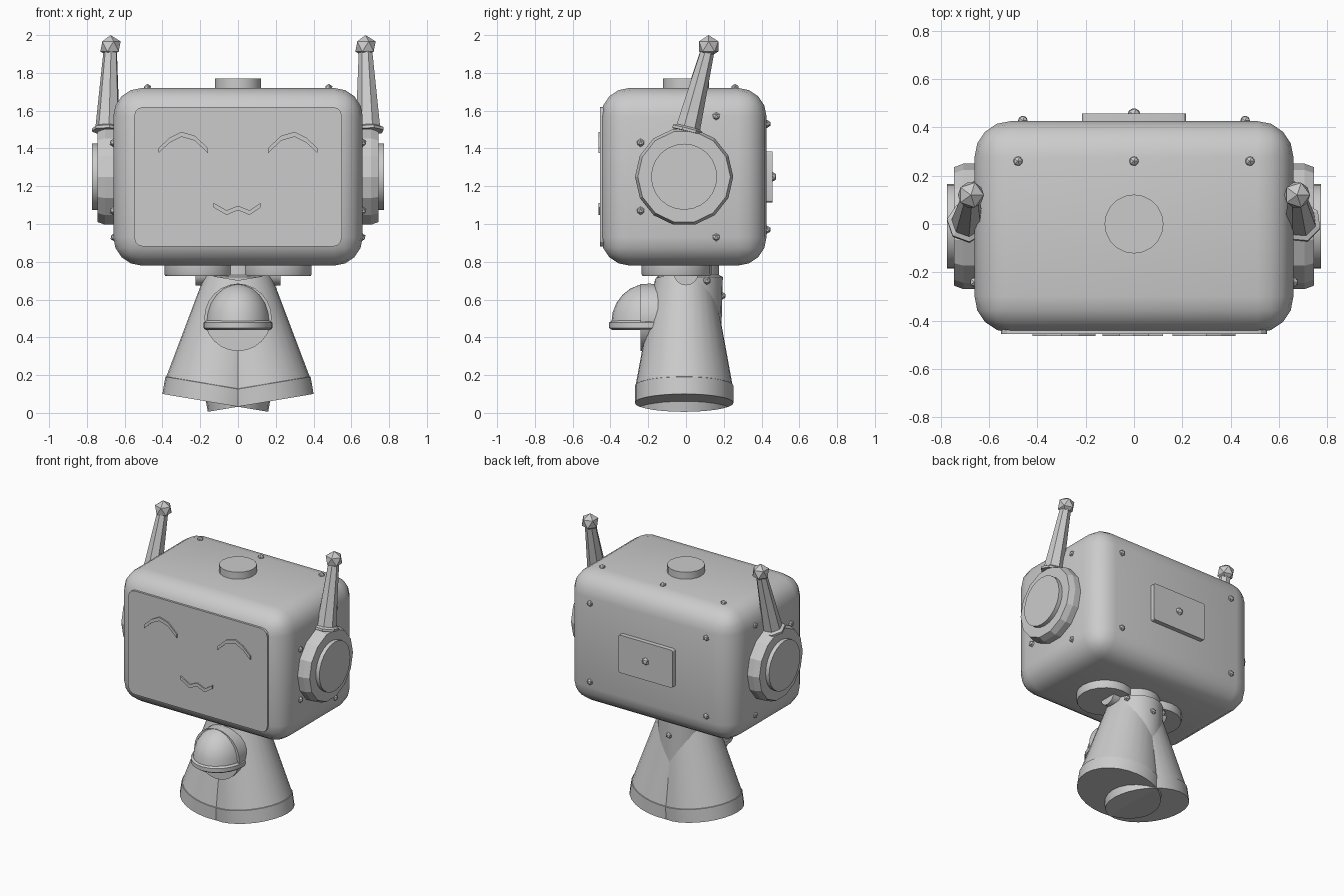
import bpy, bmesh, math
from mathutils import Matrix, Vector

old = bpy.data.objects.get("Cube")
if old:
    bpy.data.objects.remove(old, do_unlink=True)

GREY = (0.6, 0.6, 0.6, 1)
grey = bpy.data.materials.new("plain_grey")
grey.use_nodes = True
grey.diffuse_color = GREY
grey.node_tree.nodes["Principled BSDF"].inputs["Base Color"].default_value = GREY


def finish(name, bm, matrix=Matrix(), smooth=30):
    bmesh.ops.recalc_face_normals(bm, faces=bm.faces)
    mesh = bpy.data.meshes.new(name)
    bm.to_mesh(mesh)
    bm.free()
    mesh.materials.append(grey)
    ob = bpy.data.objects.new(name, mesh)
    bpy.context.collection.objects.link(ob)
    ob.matrix_world = matrix
    if smooth:
        bpy.ops.object.select_all(action='DESELECT')
        ob.select_set(True)
        bpy.context.view_layer.objects.active = ob
        bpy.ops.object.shade_smooth_by_angle(angle=math.radians(smooth))
    return ob


def lathe(name, profile, sides, matrix=Matrix(), smooth=30):
    """Closed stack of rings, profile = (radius, height)."""
    bm = bmesh.new()
    rings = []
    for r, h in profile:
        rings.append([bm.verts.new((r * math.cos(a), r * math.sin(a), h))
                      for a in (math.tau * i / sides for i in range(sides))])
    for low, high in zip(rings, rings[1:]):
        for i in range(sides):
            j = (i + 1) % sides
            bm.faces.new((low[i], low[j], high[j], high[i]))
    bm.faces.new(rings[0])
    bm.faces.new(rings[-1])
    return finish(name, bm, matrix, smooth)


def block(name, center, size, bevel, segments):
    bm = bmesh.new()
    bmesh.ops.create_cube(bm, size=1)
    bmesh.ops.scale(bm, vec=size, verts=bm.verts)
    bmesh.ops.bevel(bm, geom=bm.edges[:], offset=bevel, segments=segments,
                    profile=0.5, affect='EDGES')
    return finish(name, bm, Matrix.Translation(center), 35)


def plate(name, center, width, height, depth, corner):
    """Upright slab with rounded corners and a chamfered front."""
    bm = bmesh.new()
    bmesh.ops.create_cube(bm, size=1)
    bmesh.ops.scale(bm, vec=(width, depth, height), verts=bm.verts)
    ends = [e for e in bm.edges if abs(e.verts[0].co.y - e.verts[1].co.y) > depth / 2]
    bmesh.ops.bevel(bm, geom=ends, offset=corner, segments=3, profile=0.5, affect='EDGES')
    return finish(name, bm, Matrix.Translation(center), 20)


def ball(name, center, radius, detail=1):
    bm = bmesh.new()
    bmesh.ops.create_icosphere(bm, subdivisions=detail, radius=radius)
    return finish(name, bm, Matrix.Translation(center), 0)


def stroke(name, points, half):
    """Thin raised line on the face, points = (x, z)."""
    bm = bmesh.new()
    rows = []
    for x, z in points:
        rows.append([bm.verts.new((x, y, z + d)) for y, d in
                     ((-0.45, half), (-0.464, half), (-0.464, -half), (-0.45, -half))])
    for a, b in zip(rows, rows[1:]):
        for i in range(4):
            j = (i + 1) % 4
            bm.faces.new((a[i], a[j], b[j], b[i]))
    bm.faces.new(rows[0])
    bm.faces.new(rows[-1])
    return finish(name, bm, smooth=0)


def along(start, direction):
    turn = Vector(direction).to_track_quat('Z', 'Y').to_matrix().to_4x4()
    return Matrix.Translation(start) @ turn


# Head, face panel and top button
block("head", (0, -0.012, 1.25), (1.32, 0.876, 0.94), 0.15, 4)
plate("face_panel", (0, -0.44, 1.25), 1.1, 0.74, 0.03, 0.05)
lathe("top_button", [(0.122, 1.7), (0.122, 1.77)], 20)
stroke("mouth", [(-0.13, 1.1), (-0.06, 1.06), (0, 1.085), (0.06, 1.06), (0.12, 1.1)], 0.012)

# Back hatch with its knob
plate("back_hatch", (0, 0.435, 1.25), 0.43, 0.27, 0.045, 0.015)
ball("hatch_knob", (0, 0.452, 1.25), 0.03)

# Torso core, hip axle and rear rivet
lathe("neck", [(0.165, 0.35), (0.175, 0.72), (0.155, 0.73), (0.155, 0.8)], 24,
      Matrix.Translation((0, 0.02, 0)))
lathe("neck_axle", [(0.065, -0.225), (0.065, 0.225)], 16, along((0, 0, 0.74), (1, 0, 0)))
ball("neck_rivet", (0, 0.19, 0.62), 0.022)

# Top rivet in the middle
ball("top_rivet_middle", (0, 0.26, 1.72), 0.022)

for side, s in (("left", 1), ("right", -1)):
    # Ear and its raised disc
    lathe(side + "_ear", [(0.26, 0.6), (0.26, 0.705), (0.245, 0.745)], 14,
          along((0, -0.01, 1.25), (s, 0, 0)), 20)
    lathe(side + "_ear_disc", [(0.175, 0.7), (0.175, 0.773)], 24,
          along((0, -0.01, 1.25), (s, 0, 0)))
    # Antenna
    foot, tip = Vector((s * 0.69, 0.005, 1.49)), Vector((s * 0.675, 0.12, 1.94))
    length = (tip - foot).length
    lathe(side + "_antenna", [(0.085, 0), (0.085, 0.015), (0.066, 0.025), (0.035, length)],
          7, along(foot, tip - foot), 0)
    ball(side + "_antenna_ball", tip, 0.06)
    # Eye arc
    stroke(side + "_eye", [(s * 0.16 if s < 0 else 0.16, 1.39), (s * 0.23, 1.455),
                           (s * 0.3, 1.475), (s * 0.36, 1.445), (s * 0.42, 1.39)], 0.013)
    # Disc under the head
    lathe(side + "_under_disc", [(0.18, 0.725), (0.185, 0.735), (0.185, 0.8)], 20,
          Matrix.Translation((s * 0.205, -0.05, 0)))
    # Flared leg cone with a bottom band
    lean = (Matrix.Translation((s * 0.12, -0.01, 0.053)) @
            Matrix.Rotation(-s * math.radians(9.6), 4, 'Y') @
            Matrix.Diagonal((1, 0.92, 1, 1)))
    lathe(side + "_leg_cone", [(0.284, 0), (0.284, 0.092), (0.279, 0.094), (0.168, 0.66)],
          28, lean)
    # Rivets
    spots = [(0.66, -0.24, 1.43), (0.66, -0.24, 1.07), (0.655, 0.16, 1.57),
             (0.655, 0.16, 0.93), (0.46, 0.428, 1.53), (0.46, 0.428, 0.97),
             (0.48, 0.26, 1.72), (0.15, 0.11, 0.7)]
    for n, (x, y, z) in enumerate(spots):
        ball(f"{side}_rivet_{n + 1}", (s * x, y, z), 0.022)

# Chest dome: half ellipsoid over a flat rim, with an arch band
bm = bmesh.new()
bmesh.ops.create_uvsphere(bm, u_segments=24, v_segments=12, radius=1)
bmesh.ops.bisect_plane(bm, geom=bm.verts[:] + bm.edges[:] + bm.faces[:],
                       plane_co=(0, 0, 0), plane_no=(0, 0, 1), clear_inner=True)
bmesh.ops.holes_fill(bm, edges=[e for e in bm.edges if e.is_boundary])
bmesh.ops.scale(bm, vec=(0.17, 0.2, 0.205), verts=bm.verts)
finish("chest_dome", bm, Matrix.Translation((0, -0.195, 0.48)))
lathe("chest_dome_rim", [(0.17, 0.44), (0.183, 0.45), (0.183, 0.478), (0.17, 0.488)], 24,
      Matrix.Translation((0, -0.2, 0)) @ Matrix.Diagonal((1, 1.13, 1, 1)))
lathe("chest_arch", [(0.178, 0.1), (0.178, 0.24)], 24,
      Matrix.Translation((0, 0, 0.505)) @ along((0, 0, 0), (0, -1, 0)))
